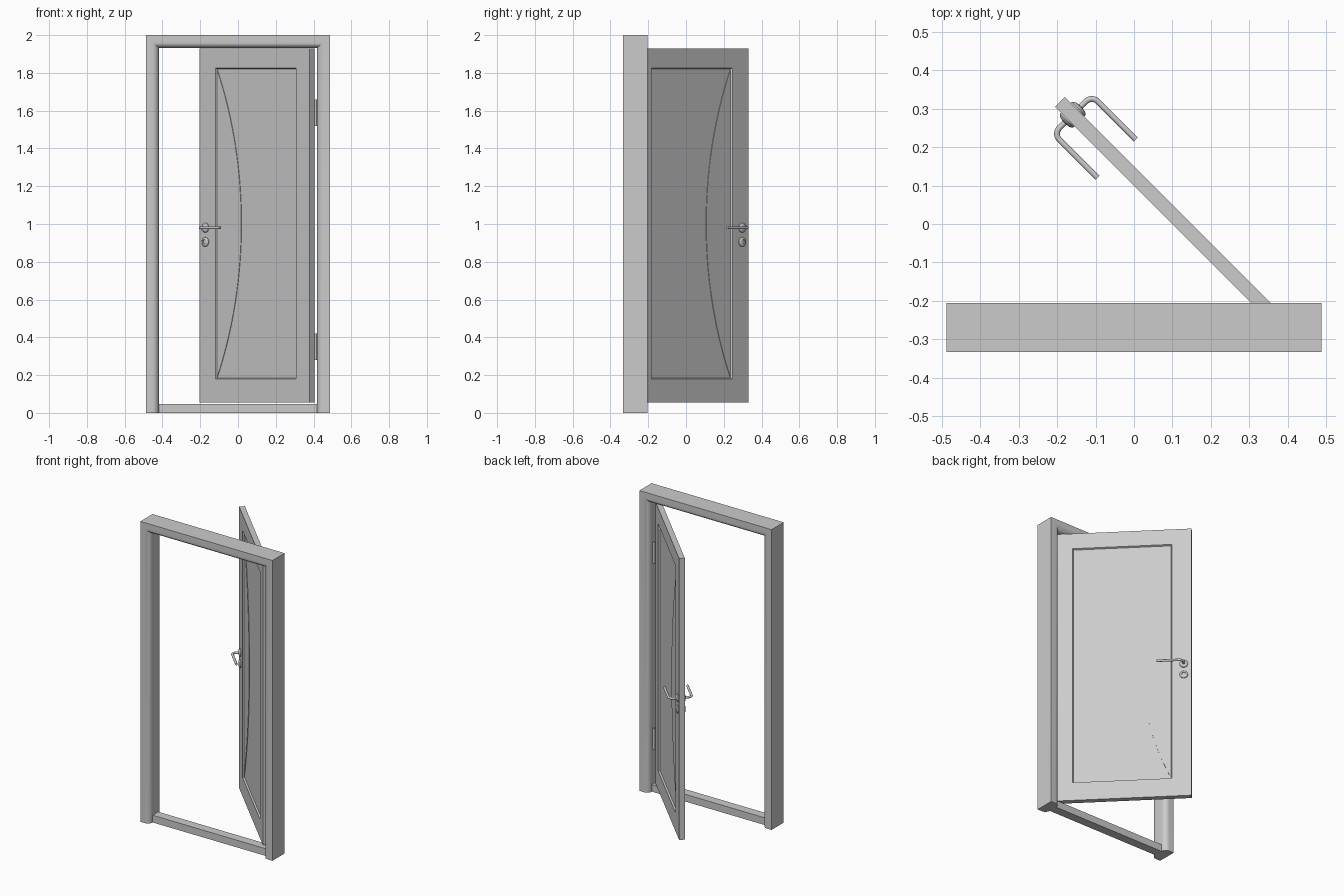
import bpy
import bmesh
from math import sin, cos, pi, radians
from mathutils import Matrix, Vector

if "Cube" in bpy.data.objects:
    bpy.data.objects.remove(bpy.data.objects["Cube"])

grey = bpy.data.materials.new("plain_grey")
grey.use_nodes = True
colour = (0.6, 0.6, 0.6, 1)
grey.diffuse_color = colour
grey.node_tree.nodes["Principled BSDF"].inputs["Base Color"].default_value = colour

# Main sizes
HALF, HEIGHT = 0.487, 2.0
FRONT, BACK = -0.333, -0.205
JAMB, ROUND = 0.068, 0.034
WIDTH, THICK = 0.827, 0.035
LOW, HIGH = 0.055, 1.93
RECESS = 0.01

# The door leaf stands open; its local x runs from lock edge to hinge edge
DOOR = Matrix.Translation((-0.205, 0.305, 0)) @ Matrix.Rotation(radians(-45), 4, "Z")


def finish(bm, name, matrix=None, smooth=False):
    bmesh.ops.recalc_face_normals(bm, faces=bm.faces)
    mesh = bpy.data.meshes.new(name)
    bm.to_mesh(mesh)
    bm.free()
    mesh.materials.append(grey)
    obj = bpy.data.objects.new(name, mesh)
    bpy.context.collection.objects.link(obj)
    if matrix:
        obj.matrix_world = matrix
    if smooth:
        bpy.ops.object.select_all(action="DESELECT")
        obj.select_set(True)
        bpy.context.view_layer.objects.active = obj
        bpy.ops.object.shade_smooth_by_angle(angle=radians(35))
    return obj


def skin(loops, name, matrix=None, closed=True, smooth=False):
    """Bridge successive loops of points; cap the two end loops."""
    bm = bmesh.new()
    rings = [[bm.verts.new(p) for p in loop] for loop in loops]
    n = len(rings[0])
    for a, b in zip(rings, rings[1:]):
        for i in range(n):
            j = (i + 1) % n
            bm.faces.new((a[i], a[j], b[j], b[i]))
    if closed:
        bm.faces.new(rings[0])
        bm.faces.new(rings[-1])
    return finish(bm, name, matrix, smooth)


def box(name, lo, hi, matrix=None):
    def ring(z):
        return [(lo[0], lo[1], z), (hi[0], lo[1], z), (hi[0], hi[1], z), (lo[0], hi[1], z)]
    return skin([ring(lo[2]), ring(hi[2])], name, matrix)


# Door frame: rounded section swept up, over and down with mitred corners
section = [(0, BACK), (0, FRONT)]
for k in range(9):
    a = k / 8 * pi / 2
    section.append((JAMB - ROUND + ROUND * sin(a), FRONT + ROUND - ROUND * cos(a)))
for k in range(9):
    a = k / 8 * pi / 2
    section.append((JAMB - ROUND + ROUND * cos(a), BACK - ROUND + ROUND * sin(a)))
path = [lambda i: (-HALF + i, 0), lambda i: (-HALF + i, HEIGHT - i),
        lambda i: (HALF - i, HEIGHT - i), lambda i: (HALF - i, 0)]
loops = []
for corner in path:
    loops.append([(corner(i)[0], y, corner(i)[1]) for i, y in section])
skin(loops, "door_frame", smooth=True)

# Threshold between the jambs
inner = HALF - JAMB
box("threshold", (-inner - 0.01, FRONT + ROUND, 0), (inner + 0.01, BACK - ROUND, 0.048))


# Door leaf with a bevelled recess on both faces
def rect(x0, x1, z0, z1, y):
    return [(x0, y, z0), (x1, y, z0), (x1, y, z1), (x0, y, z1)]


PX0, PX1, PZ0, PZ1 = 0.12, 0.726, 0.18, 1.825
S = 0.005
outer = (0, WIDTH, LOW, HIGH)
opening = (PX0, PX1, PZ0, PZ1)
sunk = (PX0 + S, PX1 - S, PZ0 + S, PZ1 - S)
skin([rect(*sunk, RECESS), rect(*opening, 0), rect(*outer, 0),
      rect(*outer, THICK), rect(*opening, THICK), rect(*sunk, THICK - RECESS)],
     "door_leaf", DOOR)

# Bowed inlay on the lock side of the panel, standing slightly proud on both faces
x0, z0, z1 = sunk[0], sunk[2], sunk[3]
half_chord, sag = (z1 - z0) / 2, 0.182
radius = (half_chord ** 2 + sag ** 2) / (2 * sag)
mid = (z0 + z1) / 2
steps = 32
bow = []
for k in range(steps + 1):
    dz = -half_chord + 2 * half_chord * k / steps
    bow.append((x0 + sag - radius + (radius ** 2 - dz ** 2) ** 0.5, mid + dz))
proud = RECESS - 0.003
skin([[(x, y, z) for x, z in bow] for y in (proud, THICK - proud)], "bowed_inlay", DOOR)


# Turned parts: rings of (radius, outward distance) round an axis along -y
def turned(name, profile, centre, matrix, sides=32):
    rings = []
    for r, d in profile:
        rings.append([(centre[0] + r * cos(2 * pi * i / sides), -d,
                       centre[1] + r * sin(2 * pi * i / sides)) for i in range(sides)])
    return skin(rings, name, matrix, smooth=True)


# Lever: round bar leaving the rose, bending and running towards the hinges
def lever(name, x, z, matrix):
    out, length, bend, r = 0.053, 0.162, 0.022, 0.0075
    pts = [(Vector((x, 0, z)), 0)]
    for k in range(9):
        a = k / 8 * pi / 2
        pts.append((Vector((x + bend - bend * cos(a), -out + bend - bend * sin(a), z)), a))
    pts.append((Vector((x + length, -out, z)), pi / 2))
    rings = []
    for p, a in pts:
        side = Vector((cos(a), sin(a), 0))
        rings.append([p + side * r * cos(t * pi / 8) + Vector((0, 0, r * sin(t * pi / 8)))
                      for t in range(16)])
    skin(rings, name, matrix, smooth=True)


# Door furniture on both faces; the back set is mirrored through the leaf
mirror = Matrix.Translation((0, THICK, 0)) @ Matrix.Diagonal((1, -1, 1, 1))
LOCK_X, LEVER_Z, KEY_Z = 0.047, 0.98, 0.905
dome = [(0.025, -0.001), (0.025, 0.004), (0.022, 0.008), (0.016, 0.011), (0.010, 0.012)]
dish = dome[:4] + [(0.012, 0.011), (0.010, 0.007)]
for side, flip in (("front", Matrix.Identity(4)), ("back", mirror)):
    place = DOOR @ flip
    made = set(bpy.data.objects)
    turned(side + "_rose", dome, (LOCK_X, LEVER_Z), place)
    turned(side + "_key_plate", dish, (LOCK_X, KEY_Z), place)
    lever(side + "_lever", LOCK_X, LEVER_Z, place)
    # Bake the mirroring into the meshes so normals stay outward
    if side == "back":
        for obj in set(bpy.data.objects) - made:
            obj.data.transform(mirror)
            obj.data.flip_normals()
            obj.matrix_world = DOOR

# Hinges: barrels with a leaf reaching to the jamb
for name, z in (("lower_hinge", 0.28), ("upper_hinge", 1.52)):
    bm = bmesh.new()
    bmesh.ops.create_cone(bm, cap_ends=True, segments=16, radius1=0.007, radius2=0.007,
                          depth=0.14, matrix=Matrix.Translation((0.41, -0.25, z + 0.07)))
    finish(bm, name, smooth=True)
    box(name + "_plate", (0.41, -0.252, z), (inner + 0.003, -0.248, z + 0.14))
